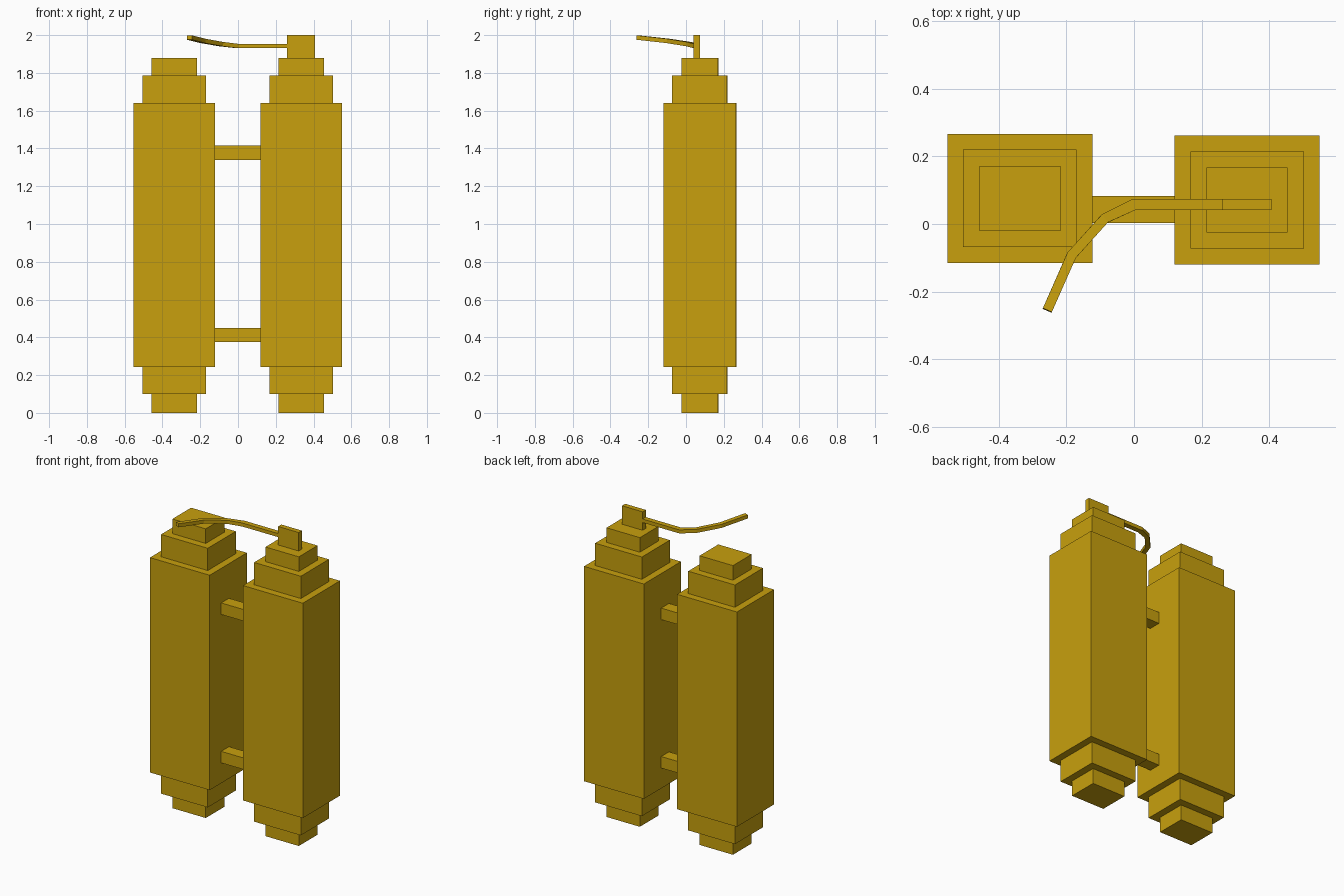
import bpy, bmesh
from mathutils import Vector

default = bpy.data.objects.get("Cube")
if default:
    bpy.data.objects.remove(default, do_unlink=True)

gold = bpy.data.materials.new("golden_yellow")
gold.use_nodes = True
COLOR = (0.578, 0.352, 0.004, 1)
gold.diffuse_color = COLOR
gold.node_tree.nodes["Principled BSDF"].inputs["Base Color"].default_value = COLOR


def loft(name, rings):
    """Skin a list of four-point rings and cap both ends."""
    bm = bmesh.new()
    loops = [[bm.verts.new(p) for p in ring] for ring in rings]
    for a, b in zip(loops, loops[1:]):
        for i in range(4):
            j = (i + 1) % 4
            bm.faces.new((a[i], a[j], b[j], b[i]))
    bm.faces.new(loops[0][::-1])
    bm.faces.new(loops[-1])
    bmesh.ops.recalc_face_normals(bm, faces=bm.faces[:])
    mesh = bpy.data.meshes.new(name)
    bm.to_mesh(mesh)
    bm.free()
    mesh.materials.append(gold)
    obj = bpy.data.objects.new(name, mesh)
    bpy.context.collection.objects.link(obj)
    return obj


def rect(cx, cy, hx, hy, z):
    return [(cx + sx * hx, cy + sy * hy, z)
            for sx, sy in ((-1, -1), (1, -1), (1, 1), (-1, 1))]


def box(name, x, y, z):
    cx, cy = sum(x) / 2, sum(y) / 2
    loft(name, [rect(cx, cy, x[1] - cx, y[1] - cy, h) for h in z])


# Stepped tanks: half width, half depth, bottom and top of each tier
TIERS = [(0.12, 0.096, 0, 0.10), (0.168, 0.144, 0.10, 0.243),
         (0.215, 0.191, 0.243, 1.64), (0.168, 0.144, 1.64, 1.785),
         (0.12, 0.096, 1.785, 1.88)]
for name, cx, cy in (("left_tank", 0.335, 0.071), ("right_tank", -0.338, 0.076)):
    loft(name, [rect(cx, cy, hx, hy, z)
                for hx, hy, low, high in TIERS for z in (low, high)])

# Bars joining the tanks
for name, z in (("lower_bar", 0.375), ("upper_bar", 1.34)):
    box(name, (-0.123, 0.12), (0.003, 0.083), (z, z + 0.075))

# Valve plate on the left tank
box("valve", (0.26, 0.408), (0.041, 0.074), (1.88, 2.0))

# Bent hose with a flat rectangular section
path = [Vector(p) for p in ((0.26, 0.058, 1.942), (0, 0.058, 1.942),
                            (-0.087, 0.016, 1.952), (-0.185, -0.093, 1.969),
                            (-0.257, -0.256, 1.987))]
rings = []
for i, p in enumerate(path):
    before = (p - path[i - 1]).normalized() if i else Vector((-1, 0, 0))
    after = (path[i + 1] - p).normalized() if i + 1 < len(path) else before
    along = (before + after).normalized()
    side = along.cross(Vector((0, 0, 1))).normalized()
    up = side.cross(along)
    w = (0.0165 if i < 2 else 0.0145) / max(along.dot(before), 0.5)
    rings.append([p + side * w * a + up * 0.0115 * b
                  for a, b in ((-1, -1), (1, -1), (1, 1), (-1, 1))])
loft("hose", rings)
